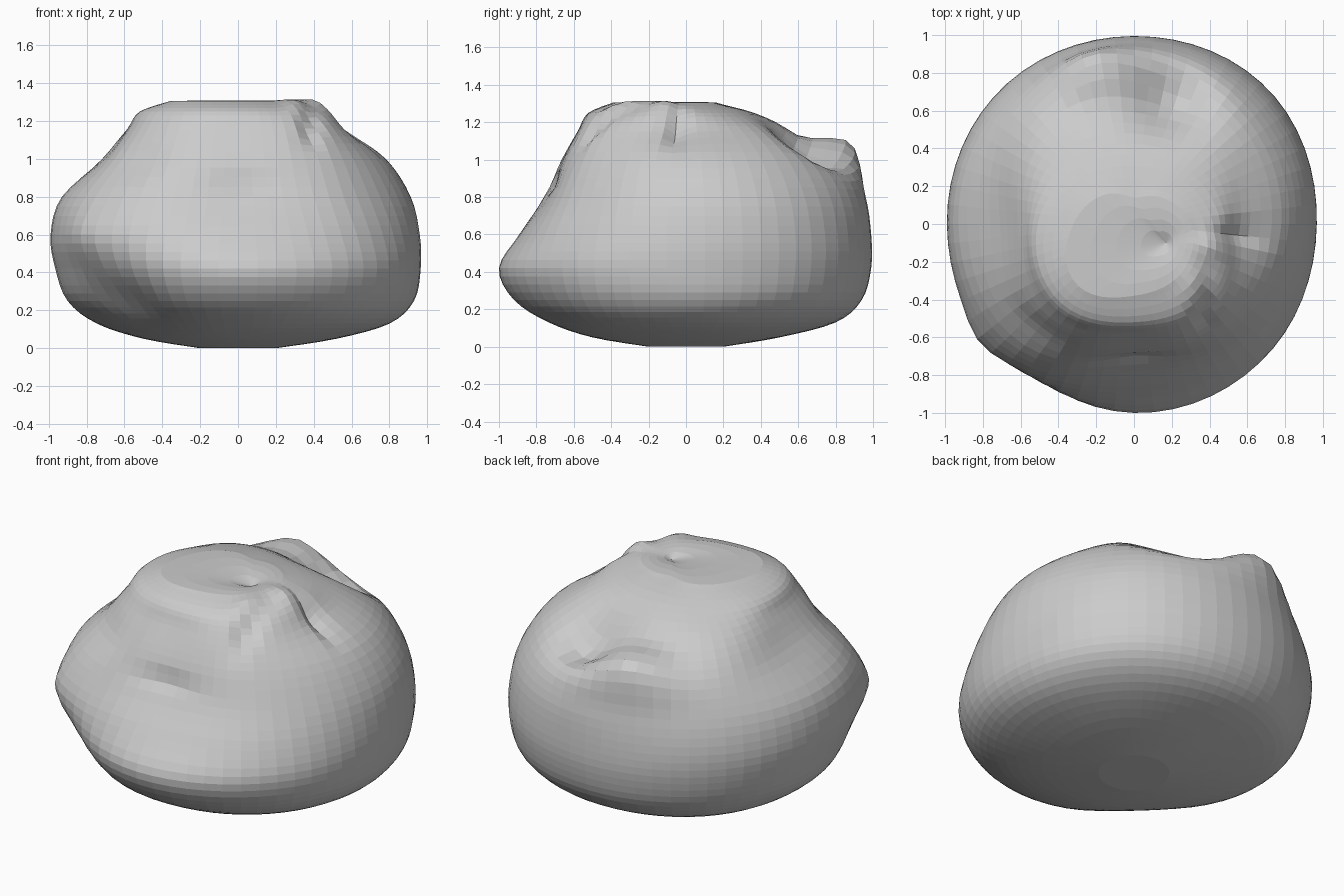
import bpy, bmesh
from math import sin, cos, pi, exp
from mathutils import Vector

if "Cube" in bpy.data.objects:
    bpy.data.objects.remove(bpy.data.objects["Cube"])

SEGMENTS = 60
STEPS = 4          # rings between two profile levels

# Radius of the body at each height, one profile per compass direction
HEIGHTS = [0.0, .05, .13, .25, .42, .60, .80, 1.0, 1.15, 1.25, 1.305]
PROFILES = [
    [.20, .52, .80, .93, .965, .96, .91, .78, .57, .46, .30],   # right
    [.20, .54, .80, .95, 1.0, 1.0, .95, .82, .62, .40, .20],    # back right
    [.20, .50, .80, .94, .99, .99, .96, .88, .60, .37, .14],    # back
    [.20, .50, .80, .93, .99, 1.0, .95, .84, .66, .42, .22],    # back left
    [.20, .50, .74, .90, .965, .99, .93, .71, .59, .51, .32],   # left
    [.20, .48, .66, .85, .95, .99, .91, .77, .65, .57, .44],    # front left
    [.20, .50, .73, .92, 1.0, .89, .745, .66, .58, .52, .38],   # front
    [.20, .52, .78, .93, .99, .94, .84, .74, .64, .53, .36],    # front right
]


def cubic(a, b, c, d, t):
    return b + .5 * t * (c - a + t * (2*a - 5*b + 4*c - d + t * (3*(b - c) + d - a)))


def sample(values, u, loop=False):
    n = len(values)
    i = int(u)
    pick = (lambda k: values[k % n]) if loop else (lambda k: values[max(0, min(n - 1, k))])
    return cubic(pick(i - 1), pick(i), pick(i + 1), pick(i + 2), u - i)


def bell(p, centre, size):
    return exp(-sum(((p[k] - centre[k]) / size[k]) ** 2 for k in range(3)))


# Local pushes: centre, size, offset
LUMPS = [
    ((-.22, .82, 1.03), (.22, .14, .16), (0, .05, .07)),      # back knob
    ((.20, .66, 1.08), (.20, .20, .22), (0, -.03, -.15)),     # valley beside the knob
    ((-.20, .60, 1.12), (.22, .08, .2), (0, 0, -.02)),        # shallow dip before the knob
    ((.40, -.10, 1.25), (.08, .09, .12), (.01, 0, .04)),      # pinched tip
    ((.31, -.33, 1.26), (.07, .12, .10), (0, 0, .03)),        # short ridge by the tip
    ((.50, -.05, 1.15), (.20, .05, .15), (-.02, 0, -.05)),    # fold beside the tip
    ((.38, -.42, 1.15), (.05, .2, .12), (-.01, .03, -.03)),   # front fold
    ((-.80, -.60, .60), (.17, .17, .17), (-.025, -.025, 0)),  # corner pouch
    ((-.60, -.62, .24), (.24, .22, .13), (.04, .05, 0)),      # hollow under the pouch
    ((0, -.72, .87), (.18, .12, .035), (0, .03, 0)),          # front crease
    ((-.50, -.55, .97), (.20, .15, .13), (.02, .03, 0)),      # dent above the pouch
]


def shape(p):
    shift = Vector((0, 0, 0))
    for centre, size, offset in LUMPS:
        shift += Vector(offset) * bell(p, centre, size)
    return p + shift


bm = bmesh.new()
rings = []
pole = Vector((.17, -.10, 1.27))
count = (len(HEIGHTS) - 1) * STEPS
for j in range(count + 1):
    u = j / STEPS
    z = sample(HEIGHTS, u)
    ring = []
    for i in range(SEGMENTS):
        a = 2 * pi * i / SEGMENTS
        r = sample([sample(p, u) for p in PROFILES], i * 8 / SEGMENTS, True)
        ring.append(Vector((r * cos(a), r * sin(a), z)))
    rings.append(ring)

# Gather the crown towards the off-centre pinch
for t, h in ((.25, 1.308), (.5, 1.305), (.75, 1.295)):
    ring = []
    for p in rings[count]:
        q = p.lerp(pole, t)
        q.z = h
        ring.append(q)
    rings.append(ring)

loops = [[bm.verts.new(shape(p)) for p in ring] for ring in rings]
for low, high in zip(loops, loops[1:]):
    for i in range(SEGMENTS):
        k = (i + 1) % SEGMENTS
        bm.faces.new((low[i], low[k], high[k], high[i]))
tip = bm.verts.new(pole)
for i in range(SEGMENTS):
    bm.faces.new((loops[-1][i], loops[-1][(i + 1) % SEGMENTS], tip))
bm.faces.new(loops[0][::-1])

# Keep the base on the ground
low = min(v.co.z for v in bm.verts)
for v in bm.verts:
    v.co.z -= low
bmesh.ops.recalc_face_normals(bm, faces=bm.faces)

mesh = bpy.data.meshes.new("lumpy_body")
bm.to_mesh(mesh)
bm.free()
body = bpy.data.objects.new("lumpy_body", mesh)
bpy.context.collection.objects.link(body)
